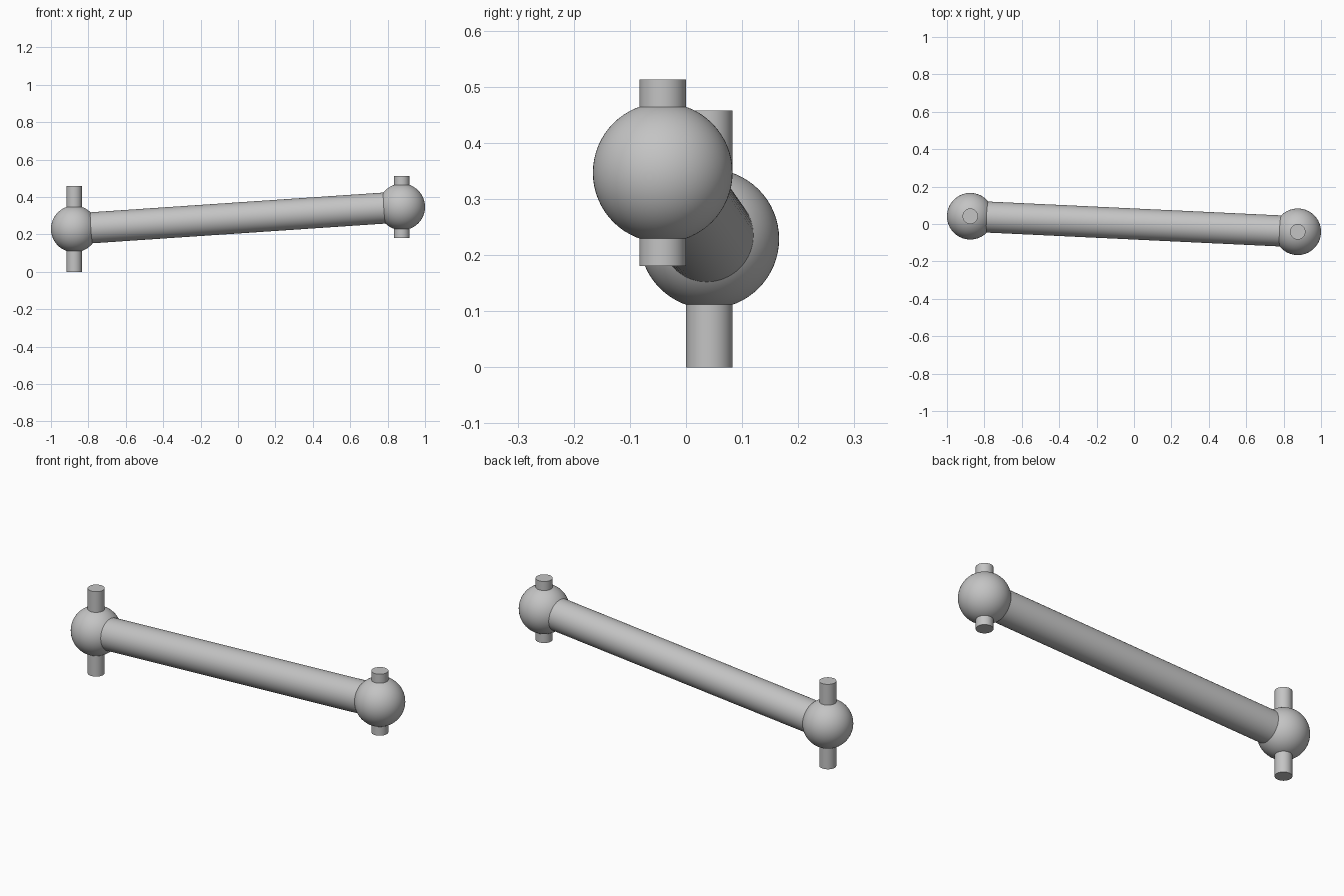
import bpy
import math
from mathutils import Vector

cube = bpy.data.objects.get("Cube")
if cube:
    bpy.data.objects.remove(cube, do_unlink=True)

# Single plain grey material
grey = bpy.data.materials.new("light_grey")
grey.use_nodes = True
colour = (0.55, 0.55, 0.55, 1)
grey.diffuse_color = colour
grey.node_tree.nodes["Principled BSDF"].inputs["Base Color"].default_value = colour

UNIT = 0.0415  # pin radius; the other radii are multiples of it


def finish(name):
    obj = bpy.context.object
    obj.name = name
    obj.data.materials.append(grey)
    bpy.ops.object.shade_smooth_by_angle(angle=math.radians(40))
    return obj


def rod(name, start, end, radius):
    """Capped cylinder running between two points."""
    start, end = Vector(start), Vector(end)
    axis = end - start
    bpy.ops.mesh.primitive_cylinder_add(
        vertices=64, radius=radius, depth=axis.length,
        location=(start + end) / 2,
        rotation=axis.to_track_quat("Z", "Y").to_euler())
    return finish(name)


def joint(side, centre, half_pin):
    """Ball with a vertical pin through it."""
    bpy.ops.mesh.primitive_uv_sphere_add(
        segments=64, ring_count=32, radius=3 * UNIT, location=centre)
    finish(side + "_ball")
    reach = Vector((0, 0, half_pin))
    rod(side + "_pin", centre - reach, centre + reach, UNIT)


# Ball joints at both ends
right_centre = Vector((-0.8755, UNIT, 0.229))
left_centre = Vector((0.8755, -UNIT, 0.347))
joint("right", right_centre, 0.229)
joint("left", left_centre, 0.166)

# Shaft joining the ball centres
rod("shaft", right_centre, left_centre, 2 * UNIT)
